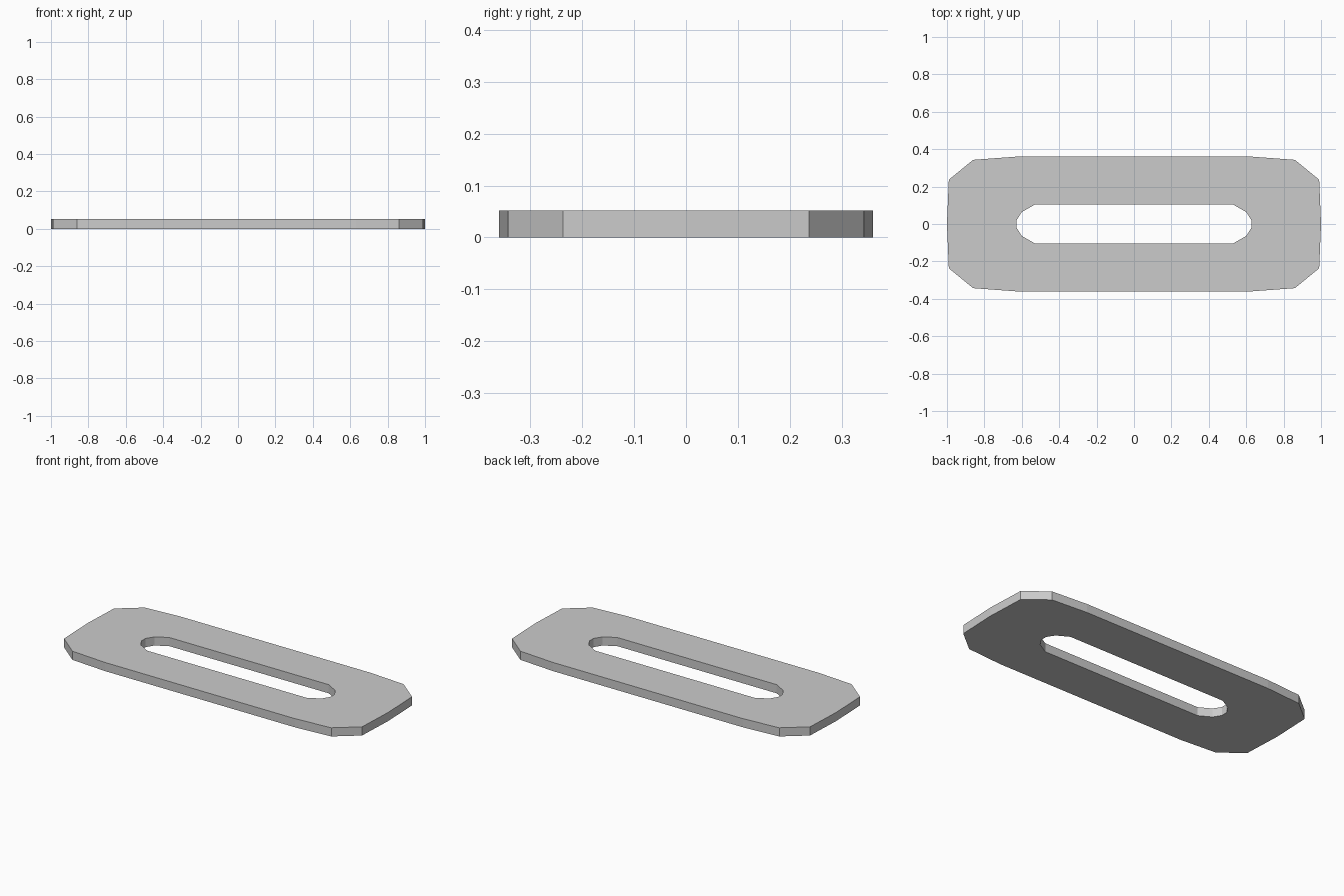
import bpy, bmesh

if "Cube" in bpy.data.objects:
    bpy.data.objects.remove(bpy.data.objects["Cube"])

THICK = 0.052


def mirrored(quarter):
    """Mirror a quarter profile (from the +y side round to the +x tip) into a closed loop."""
    right = quarter + [(x, -y) for x, y in reversed(quarter) if y > 0]
    return right + [(-x, y) for x, y in reversed(right) if x > 0]


# Outer outline and slot outline, one quarter each
outer = mirrored([(0.63, 0.36), (0.86, 0.343), (0.99, 0.237), (1.0, 0.0)])
slot = mirrored([(0.53, 0.104), (0.60, 0.064), (0.628, 0.02)])

# Flat filled curve with a hole, given thickness
curve = bpy.data.curves.new("slotted_plate", 'CURVE')
curve.dimensions = '2D'
curve.fill_mode = 'BOTH'
curve.extrude = THICK / 2
for loop in (outer, slot):
    spline = curve.splines.new('POLY')
    spline.points.add(len(loop) - 1)
    for point, (x, y) in zip(spline.points, loop):
        point.co = (x, y, 0, 1)
    spline.use_cyclic_u = True

plate = bpy.data.objects.new("slotted_plate", curve)
bpy.context.collection.objects.link(plate)
bpy.context.view_layer.objects.active = plate
plate.select_set(True)
bpy.ops.object.convert(target='MESH')
plate = bpy.context.object

# Weld the caps to the walls and stand the plate on z = 0
bm = bmesh.new()
bm.from_mesh(plate.data)
bmesh.ops.remove_doubles(bm, verts=bm.verts, dist=0.0005)
bmesh.ops.translate(bm, verts=bm.verts, vec=(0, 0, THICK / 2))
bmesh.ops.recalc_face_normals(bm, faces=bm.faces)
for face in bm.faces:
    face.smooth = False
bm.to_mesh(plate.data)
bm.free()
